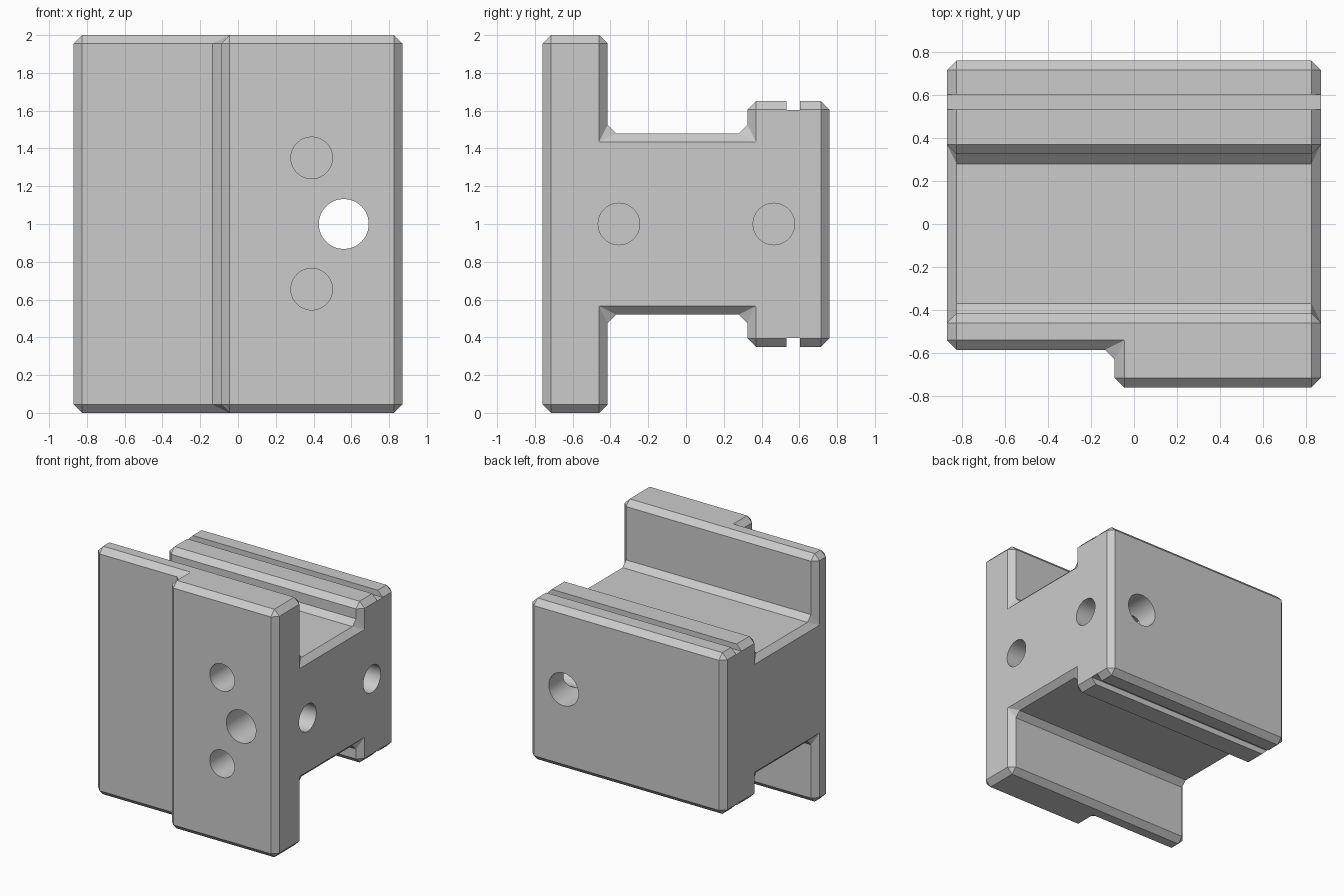
import bpy, bmesh
from math import radians
from mathutils import Matrix, Vector

if "Cube" in bpy.data.objects:
    bpy.data.objects.remove(bpy.data.objects["Cube"])

HALF_X, HALF_Y, CHAMFER = 0.87, 0.76, 0.045


def add_object(name, bm):
    bmesh.ops.recalc_face_normals(bm, faces=bm.faces)
    mesh = bpy.data.meshes.new(name)
    bm.to_mesh(mesh)
    bm.free()
    ob = bpy.data.objects.new(name, mesh)
    bpy.context.collection.objects.link(ob)
    return ob


def box(name, lo, hi):
    lo, hi = Vector(lo), Vector(hi)
    bm = bmesh.new()
    bmesh.ops.create_cube(bm, size=1, matrix=Matrix.Translation((lo + hi) / 2)
                          @ Matrix.Diagonal((*(hi - lo), 1)))
    return add_object(name, bm)


def drill(name, start, end, radius):
    start, end = Vector(start), Vector(end)
    axis = end - start
    bm = bmesh.new()
    bmesh.ops.create_cone(bm, cap_ends=True, segments=64, radius1=radius, radius2=radius,
                          depth=axis.length, matrix=Matrix.Translation((start + end) / 2)
                          @ axis.to_track_quat('Z', 'Y').to_matrix().to_4x4())
    return add_object(name, bm)


def activate(ob):
    bpy.ops.object.select_all(action='DESELECT')
    ob.select_set(True)
    bpy.context.view_layer.objects.active = ob


def cut(ob, cutter):
    cutter.hide_render = True
    mod = ob.modifiers.new("cut", 'BOOLEAN')
    mod.operation, mod.solver, mod.object = 'DIFFERENCE', 'EXACT', cutter
    activate(ob)
    bpy.ops.object.modifier_apply(modifier=mod.name)
    bpy.data.objects.remove(cutter, do_unlink=True)


# Block body: H-shaped side profile (y, z), mirrored about z = 1, swept along x
upper = [(-HALF_Y, 2), (-0.415, 2), (-0.415, 1.48), (0.325, 1.48), (0.325, 1.65), (HALF_Y, 1.65)]
profile = upper + [(y, 2 - z) for y, z in reversed(upper)]
bm = bmesh.new()
face = bm.faces.new([bm.verts.new((-HALF_X, y, z)) for y, z in profile])
swept = bmesh.ops.extrude_face_region(bm, geom=[face])["geom"]
bmesh.ops.translate(bm, vec=(2 * HALF_X, 0, 0),
                    verts=[g for g in swept if isinstance(g, bmesh.types.BMVert)])
body = add_object("block_body", bm)

# Front step on the left half
cut(body, box("step_cutter", (-1.2, -1, -0.5), (-0.09, -0.585, 2.5)))

# Chamfer every edge, inner corners included
bevel = body.modifiers.new("chamfer", 'BEVEL')
bevel.width, bevel.segments = CHAMFER, 1
bevel.limit_method, bevel.angle_limit = 'ANGLE', radians(30)
activate(body)
bpy.ops.object.modifier_apply(modifier=bevel.name)

# Narrow grooves along the top and bottom of the rear rail
for z0, z1 in ((1.603, 2), (0, 0.397)):
    cut(body, box("groove_cutter", (-1, 0.533, z0), (1, 0.603, z1)))

# Through hole, blind front holes and blind side holes
cut(body, drill("through_hole", (0.56, -1, 1), (0.56, 1, 1), 0.132))
for z in (0.655, 1.35):
    cut(body, drill("front_hole", (0.39, -1, z), (0.39, -0.2, z), 0.11))
for y in (-0.355, 0.465):
    cut(body, drill("side_hole", (1, y, 1), (0.35, y, 1), 0.11))

activate(body)
bpy.ops.object.shade_smooth_by_angle(angle=radians(30))
